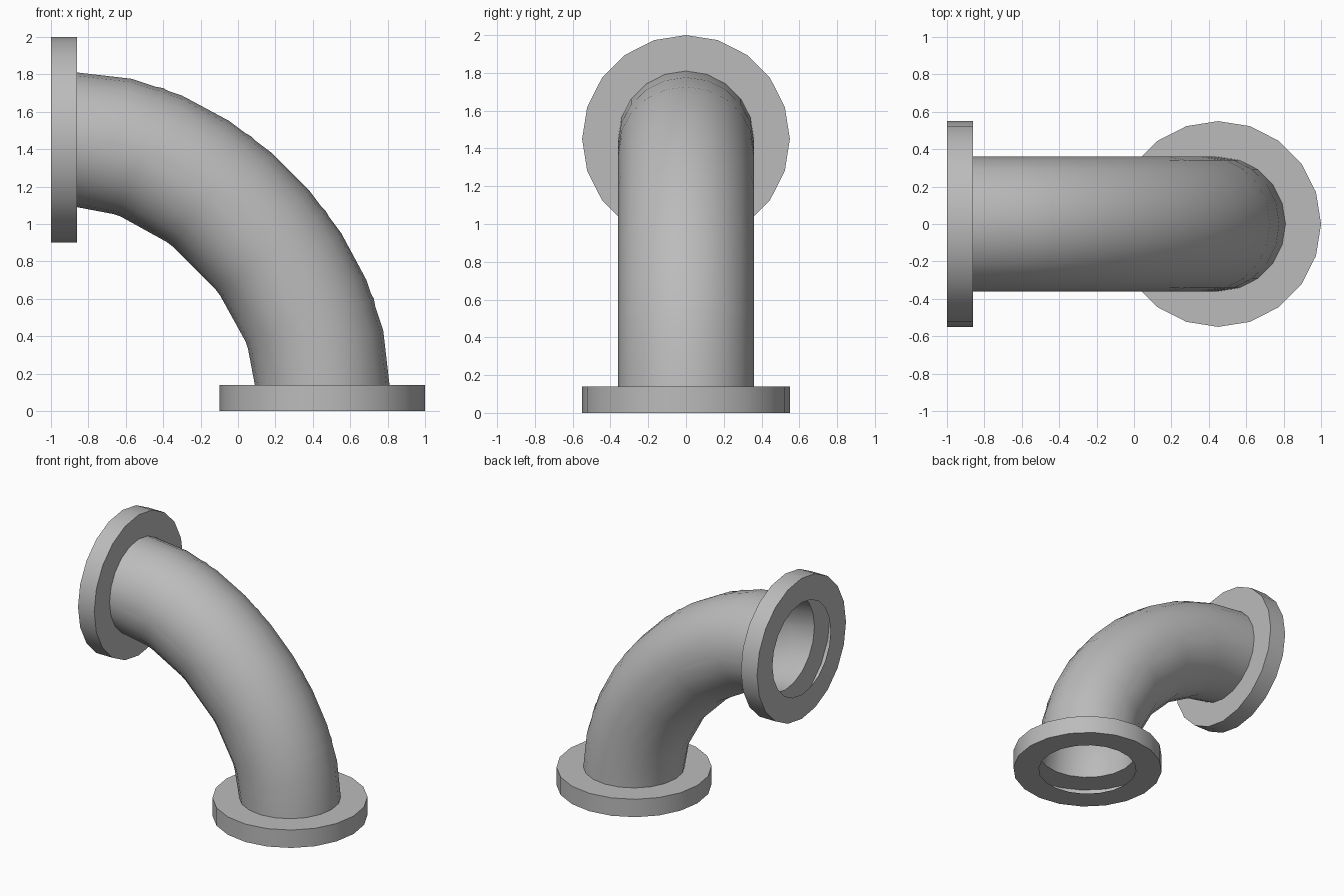
import bpy
import bmesh
from math import cos, sin, pi, radians
from mathutils import Vector

SIDES = 20
PIPE_R = 0.36
FLANGE_R = 0.55
THICK = 0.14
BEND = 1.31          # reach of the bend between the flange faces
HANDLE = 0.476       # handle length of the bend, relative to its reach
Y = Vector((0, 1, 0))

cube = bpy.data.objects.get("Cube")
if cube:
    bpy.data.objects.remove(cube, do_unlink=True)

# Single grey metal
metal = bpy.data.materials.new("grey metal")
metal.use_nodes = True
color = (0.5, 0.5, 0.5, 1)
metal.diffuse_color = color
metal.node_tree.nodes["Principled BSDF"].inputs["Base Color"].default_value = color


def skin(name, rings):
    """Join rings given as (centre, radial direction, radius) into a shell."""
    bm = bmesh.new()
    loops = []
    for centre, u, r in rings:
        angles = [2 * pi * i / SIDES for i in range(SIDES)]
        loops.append([bm.verts.new(centre + r * (cos(a) * u + sin(a) * Y)) for a in angles])
    for low, high in zip(loops, loops[1:]):
        for i in range(SIDES):
            j = (i + 1) % SIDES
            bm.faces.new((low[i], low[j], high[j], high[i]))
    mesh = bpy.data.meshes.new(name)
    bm.to_mesh(mesh)
    bm.free()
    mesh.materials.append(metal)
    obj = bpy.data.objects.new(name, mesh)
    bpy.context.collection.objects.link(obj)
    bpy.ops.object.select_all(action='DESELECT')
    obj.select_set(True)
    bpy.context.view_layer.objects.active = obj
    bpy.ops.object.shade_smooth_by_angle(angle=radians(35))
    return obj


def flange(name, origin, u):
    """Hollow collar: outer face, rim and inner face, with an open bore."""
    axis = u.cross(Y)
    profile = [(PIPE_R, 0), (FLANGE_R, 0), (FLANGE_R, THICK), (PIPE_R, THICK)]
    skin(name, [(origin + axis * h, u, r) for r, h in profile])


def bend_ring(t):
    """Ring of the pipe at parameter t along the bend."""
    start = Vector((-1 + THICK, 0, THICK))
    p = [start + BEND * Vector(v) for v in
         ((1, 0, 0), (1, 0, HANDLE), (HANDLE, 0, 1), (0, 0, 1))]
    s = 1 - t
    point = s**3 * p[0] + 3 * s * s * t * p[1] + 3 * s * t * t * p[2] + t**3 * p[3]
    tangent = s * s * (p[1] - p[0]) + 2 * s * t * (p[2] - p[1]) + t * t * (p[3] - p[2])
    return point, Y.cross(tangent).normalized(), PIPE_R


# Flanges at both ends
flange("bottom_flange", Vector((0.45, 0, 0)), Vector((1, 0, 0)))
flange("side_flange", Vector((-1, 0, 1.45)), Vector((0, 0, -1)))

# Bent pipe and its coarser liner
skin("bent_pipe", [bend_ring(i / 9) for i in range(10)])
skin("pipe_liner", [bend_ring(t) for t in (0, 0.18, 0.39, 0.61, 0.82, 1)])
